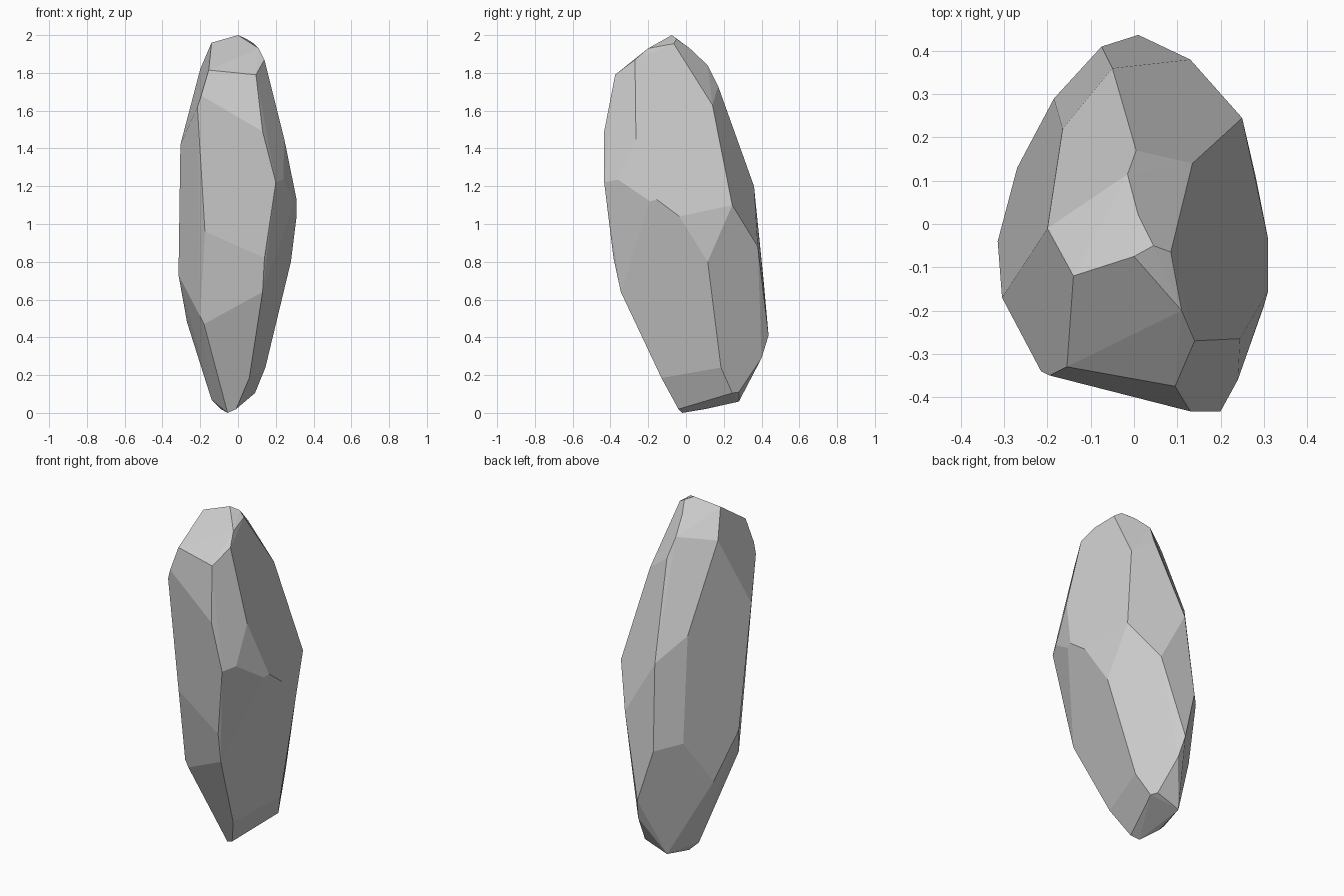
import bpy, bmesh, math

# Corner points of the faceted stone, listed by zone from top to bottom
crown = [(0, -.075, 2), (-.14, -.12, 1.96), (.045, -.05, 1.98), (.085, -.065, 1.955),
         (.11, -.2, 1.93), (.14, -.27, 1.87), (.01, .02, 1.93), (-.015, .115, 1.84),
         (-.2, -.01, 1.82), (-.155, -.33, 1.815), (.095, -.375, 1.79)]
shoulder = [(.005, .17, 1.73), (.135, .14, 1.63), (-.195, -.35, 1.68), (-.215, -.34, 1.62),
            (.13, -.433, 1.49), (.245, -.265, 1.45), (-.305, -.17, 1.42), (-.165, .22, 1.34)]
waist = [(.24, -.36, 1.235), (.2, -.433, 1.22), (-.05, .36, 1.2), (.31, -.155, 1.13),
         (.3, -.19, 1.12), (.25, .245, 1.1), (.31, -.035, 1.04), (-.175, -.3, .96)]
hips = [(.13, .38, .88), (.14, -.384, .82), (.28, .115, .8), (-.185, .29, .74),
        (-.315, -.04, .73), (-.075, .41, .71), (.13, -.345, .64)]
foot = [(-.2, -.203, .51), (-.27, .13, .48), (-.18, -.202, .47), (.01, .437, .41),
        (.03, .4, .29), (.145, .185, .24), (.06, -.13, .185), (.09, .245, .105),
        (.07, .28, .11), (-.14, .08, .07), (-.073, .28, .06), (-.09, .1, .02),
        (-.01, -.04, .02), (-.055, -.02, 0)]

# Stone: convex hull of the corners, nearly coplanar triangles merged into facets
bm = bmesh.new()
for p in crown + shoulder + waist + hips + foot:
    bm.verts.new(p)
hull = bmesh.ops.convex_hull(bm, input=bm.verts)
loose = [v for v in bm.verts if not v.link_faces]
bmesh.ops.delete(bm, geom=loose, context='VERTS')
bmesh.ops.dissolve_limit(bm, angle_limit=math.radians(4), verts=bm.verts, edges=bm.edges)
bmesh.ops.recalc_face_normals(bm, faces=bm.faces)

mesh = bpy.data.meshes.new("faceted_stone")
bm.to_mesh(mesh)
bm.free()
bpy.context.collection.objects.link(bpy.data.objects.new("faceted_stone", mesh))
